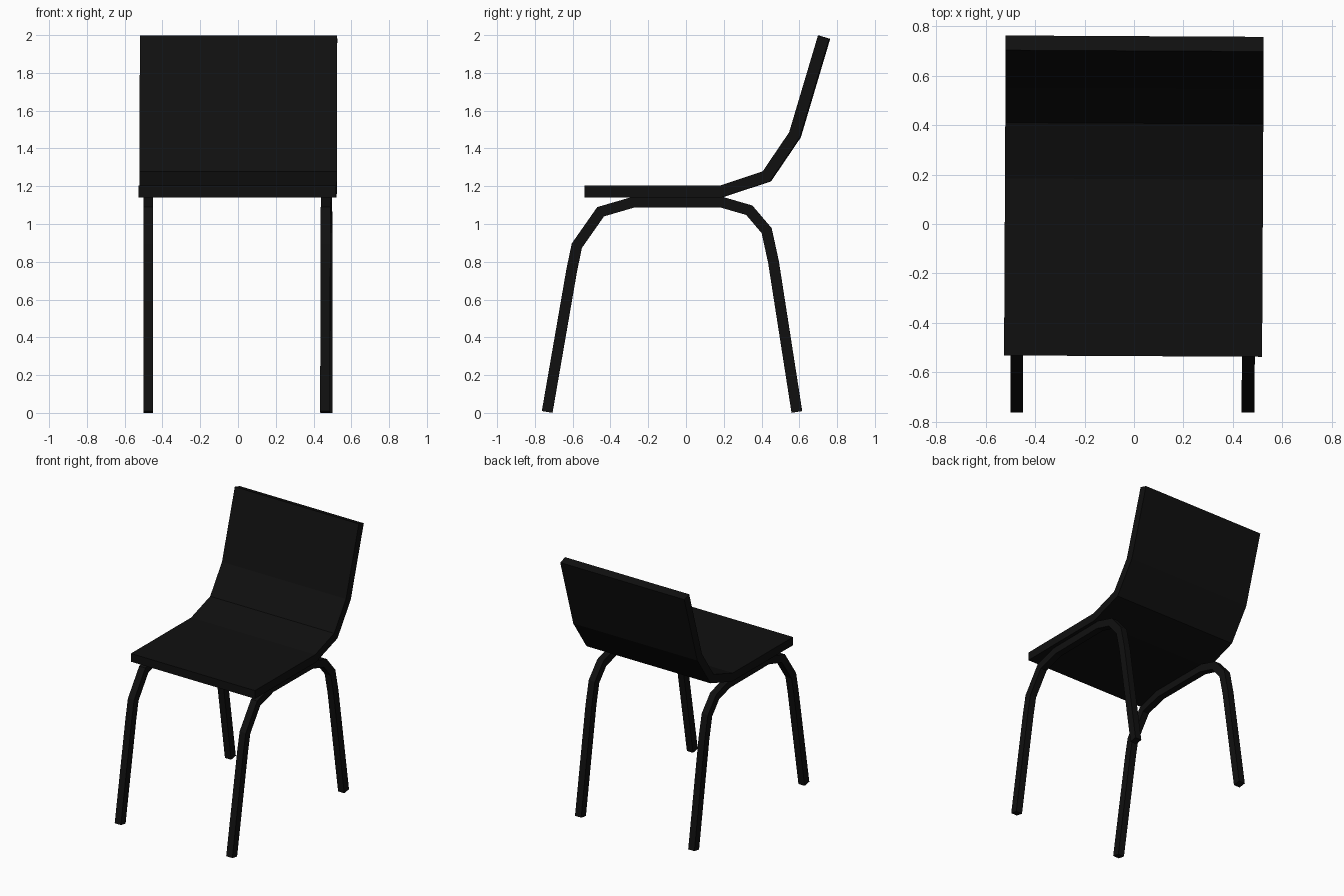
import bpy, bmesh, math
from mathutils import Vector

if "Cube" in bpy.data.objects:
    bpy.data.objects.remove(bpy.data.objects["Cube"])

black = bpy.data.materials.new("black_finish")
black.diffuse_color = (0.005, 0.005, 0.005, 1)
black.use_nodes = True
black.node_tree.nodes["Principled BSDF"].inputs["Base Color"].default_value = black.diffuse_color


def bent_bar(name, path, thick, width, x, yaw):
    """Sweep a mitred rectangle along a (y, z) path."""
    pts = [Vector(p) for p in path]
    dirs = [(b - a).normalized() for a, b in zip(pts, pts[1:])]
    bm = bmesh.new()
    rings = []
    for i, p in enumerate(pts):
        d0, d1 = dirs[max(i - 1, 0)], dirs[min(i, len(dirs) - 1)]
        t = (d0 + d1).normalized()
        n = Vector((-t.y, t.x)) * (thick / 2 / t.dot(d0))
        rings.append([bm.verts.new((sx * width / 2, p.x + s * n.x, p.y + s * n.y))
                      for sx, s in ((-1, -1), (1, -1), (1, 1), (-1, 1))])
    for a, b in zip(rings, rings[1:]):
        for k in range(4):
            j = (k + 1) % 4
            bm.faces.new((a[k], a[j], b[j], b[k]))
    bm.faces.new(rings[0][::-1])
    bm.faces.new(rings[-1])
    bmesh.ops.recalc_face_normals(bm, faces=bm.faces)
    mesh = bpy.data.meshes.new(name)
    bm.to_mesh(mesh)
    bm.free()
    mesh.materials.append(black)
    ob = bpy.data.objects.new(name, mesh)
    ob.location.x = x
    ob.rotation_euler.z = math.radians(yaw)
    bpy.context.collection.objects.link(ob)
    return ob


# One-piece seat and backrest
seat_path = [(-0.535, 1.172), (0.187, 1.172), (0.428, 1.252), (0.577, 1.472), (0.731, 1.989)]
bent_bar("seat_and_back", seat_path, 0.062, 1.045, -0.001, -0.3)

# Bent leg frames, each forming a front and a back leg
leg_path = [(-0.735, 0.005), (-0.605, 0.755), (-0.578, 0.885), (-0.452, 1.065), (-0.28, 1.115),
            (0.19, 1.115), (0.335, 1.073), (0.427, 0.965), (0.463, 0.80), (0.587, 0.005)]
bent_bar("left_leg_frame", leg_path, 0.057, 0.052, -0.475, 0)
bent_bar("right_leg_frame", leg_path, 0.057, 0.052, 0.469, -0.6)
